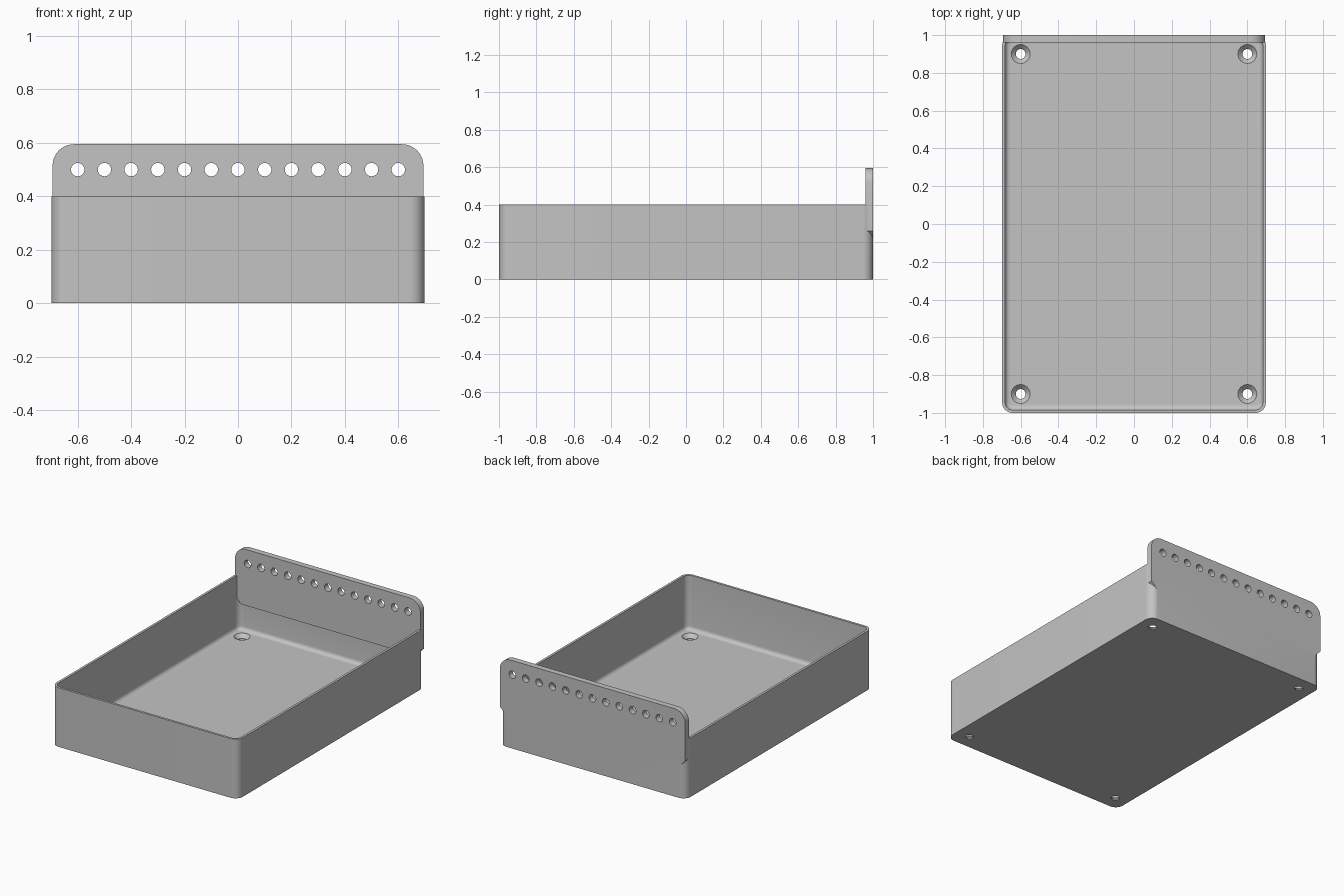
import bpy
import bmesh
from math import cos, sin, pi, radians
from mathutils import Matrix

HALF_X, HALF_Y, HEIGHT = 0.698, 1.0, 0.4
CORNER, WALL, FLOOR, FILLET = 0.055, 0.016, 0.032, 0.026
PANEL_X, PANEL_FRONT, PANEL_TOP, PANEL_LOW = 0.694, 0.96, 0.595, 0.215

old = bpy.data.objects.get("Cube")
if old:
    bpy.data.objects.remove(old, do_unlink=True)

grey = bpy.data.materials.new("plain grey")
grey.use_nodes = True
colour = (0.55, 0.55, 0.55, 1)
grey.diffuse_color = colour
grey.node_tree.nodes["Principled BSDF"].inputs["Base Color"].default_value = colour


def finish(name, bm):
    bmesh.ops.recalc_face_normals(bm, faces=bm.faces)
    mesh = bpy.data.meshes.new(name)
    bm.to_mesh(mesh)
    bm.free()
    mesh.materials.append(grey)
    obj = bpy.data.objects.new(name, mesh)
    bpy.context.collection.objects.link(obj)
    return obj


def arc(cx, cy, r, start, steps=10):
    """Quarter arc, counter-clockwise from the start angle."""
    return [(cx + r * cos(start + i * pi / 2 / steps),
             cy + r * sin(start + i * pi / 2 / steps)) for i in range(steps + 1)]


def ring(bm, inset, z):
    """Rounded rectangle following the tray outline."""
    r = max(CORNER - inset, 0.008)
    x, y = HALF_X - inset - r, HALF_Y - inset - r
    pts = (arc(x, y, r, 0) + arc(-x, y, r, pi / 2)
           + arc(-x, -y, r, pi) + arc(x, -y, r, 1.5 * pi))
    return [bm.verts.new((px, py, z)) for px, py in pts]


def combine(obj, other, operation):
    mod = obj.modifiers.new(operation.title(), 'BOOLEAN')
    mod.object, mod.operation, mod.solver = other, operation, 'EXACT'
    bpy.context.view_layer.objects.active = obj
    bpy.ops.object.modifier_apply(modifier=mod.name)
    bpy.data.objects.remove(other, do_unlink=True)


def add_cone(bm, location, r1, r2, depth, turn=0):
    bmesh.ops.create_cone(
        bm, cap_ends=True, segments=32, radius1=r1, radius2=r2, depth=depth,
        matrix=Matrix.Translation(location) @ Matrix.Rotation(turn, 4, 'X'))


# Tray: lofted outer wall, rim, inner wall, floor fillet
bm = bmesh.new()
sections = [(0, 0), (0, HEIGHT), (WALL, HEIGHT)]
for i in range(7):
    a = i * pi / 12
    sections.append((WALL + FILLET * (1 - cos(a)), FLOOR + FILLET * (1 - sin(a))))
rings = [ring(bm, inset, z) for inset, z in sections]
for low, high in zip(rings, rings[1:]):
    for i in range(len(low)):
        j = (i + 1) % len(low)
        bm.faces.new((low[i], low[j], high[j], high[i]))
bm.faces.new(rings[0])
bm.faces.new(rings[-1])
tray = finish("tray", bm)

# Back panel: rounded top corners, chamfered lower ends
bm = bmesh.new()
r, chamfer = 0.08, 0.045
outline = (arc(PANEL_X - r, PANEL_TOP - r, r, 0)
           + arc(r - PANEL_X, PANEL_TOP - r, r, pi / 2)
           + [(-PANEL_X, PANEL_LOW + chamfer), (chamfer - PANEL_X, PANEL_LOW),
              (PANEL_X - chamfer, PANEL_LOW), (PANEL_X, PANEL_LOW + chamfer)])
face = bm.faces.new([bm.verts.new((x, PANEL_FRONT, z)) for x, z in outline])
extruded = bmesh.ops.extrude_face_region(bm, geom=[face])["geom"]
bmesh.ops.translate(bm, vec=(0, HALF_Y - PANEL_FRONT, 0),
                    verts=[v for v in extruded if isinstance(v, bmesh.types.BMVert)])
panel = finish("back_panel", bm)
combine(tray, panel, 'UNION')

# Row of holes through the panel
bm = bmesh.new()
for i in range(-6, 7):
    add_cone(bm, (i / 10, 0.98, 0.5), 0.025, 0.025, 0.2, pi / 2)
combine(tray, finish("panel_hole_cutter", bm), 'DIFFERENCE')

# Countersunk screw holes in the floor
for shape in ("shaft", "sink"):
    bm = bmesh.new()
    for x in (-0.6, 0.6):
        for y in (-0.9, 0.9):
            if shape == "shaft":
                add_cone(bm, (x, y, 0), 0.026, 0.026, 0.2)
            else:
                add_cone(bm, (x, y, FLOOR - 0.01), 0.02, 0.06, 0.04)
    combine(tray, finish("screw_" + shape + "_cutter", bm), 'DIFFERENCE')

# Smooth curves, sharp edges
bpy.ops.object.select_all(action='DESELECT')
tray.select_set(True)
bpy.context.view_layer.objects.active = tray
bpy.ops.object.shade_smooth_by_angle(angle=radians(30))
